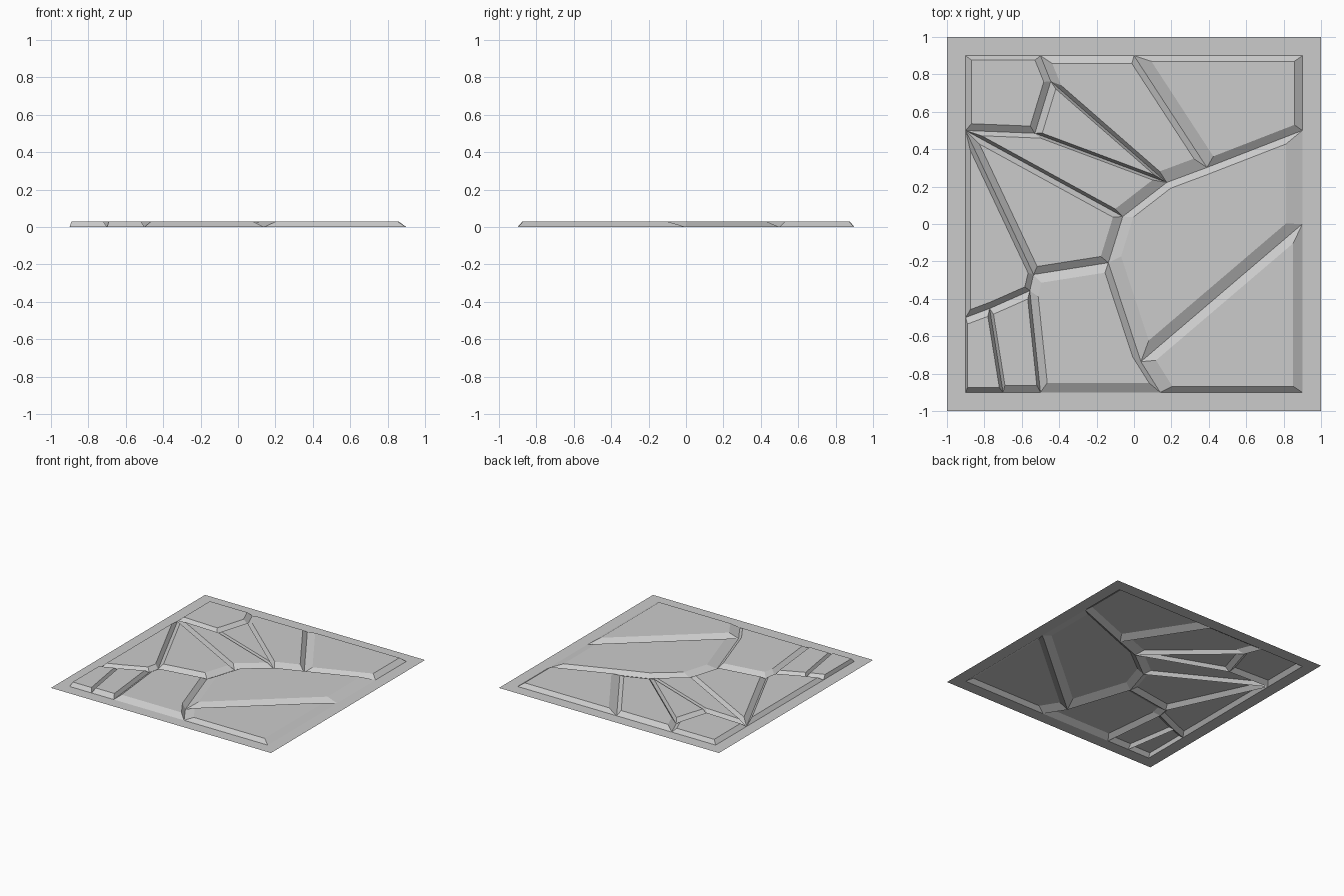
import bpy
import bmesh
from mathutils import Vector

if "Cube" in bpy.data.objects:
    bpy.data.objects.remove(bpy.data.objects["Cube"], do_unlink=True)

HEIGHT = 0.03    # how far each shard rises
SHRINK = 0.15    # how far each top is pulled to its shard's middle
RIM = 0.9        # inner edge of the flat border

# Crack junctions: A-M run clockwise round the border, N-W lie inside it
junctions = {
    "A": (-RIM, RIM), "B": (-0.5, RIM), "C": (0, RIM), "D": (RIM, RIM),
    "E": (RIM, 0.5), "F": (RIM, 0), "G": (RIM, -RIM), "H": (0.14, -RIM),
    "I": (-0.5, -RIM), "J": (-0.7, -RIM), "K": (-RIM, -RIM),
    "L": (-RIM, -0.5), "M": (-RIM, 0.5),
    "N": (-0.445, 0.763), "O": (-0.53, 0.485), "P": (0.175, 0.222),
    "Q": (0.39, 0.302), "R": (-0.06, 0.04), "S": (-0.137, -0.207),
    "T": (-0.537, -0.27), "U": (-0.557, -0.357), "V": (-0.772, -0.452),
    "W": (0.037, -0.736),
}
# Shards between the cracks; a doubled letter weights the middle to a corner
shards = ["AABNOM", "BCQPN", "DDEQC", "EFWSRPQ", "GGHWF", "HIUTSW",
          "IJVU", "KKLVJ", "LMTUV", "MRST", "MOPR", "NPO"]
# Border strips: two outer corners, then the junctions along the inner side
borders = [((-1, 1), (1, 1), "DCBA"), ((1, 1), (1, -1), "GFED"),
           ((1, -1), (-1, -1), "KJIHG"), ((-1, -1), (-1, 1), "AMLK")]

bm = bmesh.new()
ground = {k: bm.verts.new((x, y, 0)) for k, (x, y) in junctions.items()}
corners = {}


def corner(xy):
    if xy not in corners:
        corners[xy] = bm.verts.new((*xy, 0))
    return corners[xy]


def add_face(verts):
    face = bm.faces.new(verts)
    face.normal_update()
    if face.normal.z < 0:
        face.normal_flip()


# Flat border
for start, end, inner in borders:
    add_face([corner(start), corner(end)] + [ground[k] for k in inner])

# Raised shards with sloping sides
for shard in shards:
    middle = sum((ground[k].co for k in shard), Vector()) / len(shard)
    low = [ground[k] for k in dict.fromkeys(shard)]
    high = [bm.verts.new(v.co.lerp(middle, SHRINK) + Vector((0, 0, HEIGHT)))
            for v in low]
    add_face(high)
    for i in range(len(low)):
        j = (i + 1) % len(low)
        add_face([low[i], low[j], high[j], high[i]])

mesh = bpy.data.meshes.new("cracked_panel")
bm.to_mesh(mesh)
bm.free()
panel = bpy.data.objects.new("cracked_panel", mesh)
bpy.context.collection.objects.link(panel)

# Plain grey stone
stone = bpy.data.materials.new("stone_grey")
stone.use_nodes = True
grey = (0.6, 0.6, 0.6, 1)
stone.diffuse_color = grey
stone.node_tree.nodes["Principled BSDF"].inputs["Base Color"].default_value = grey
mesh.materials.append(stone)
